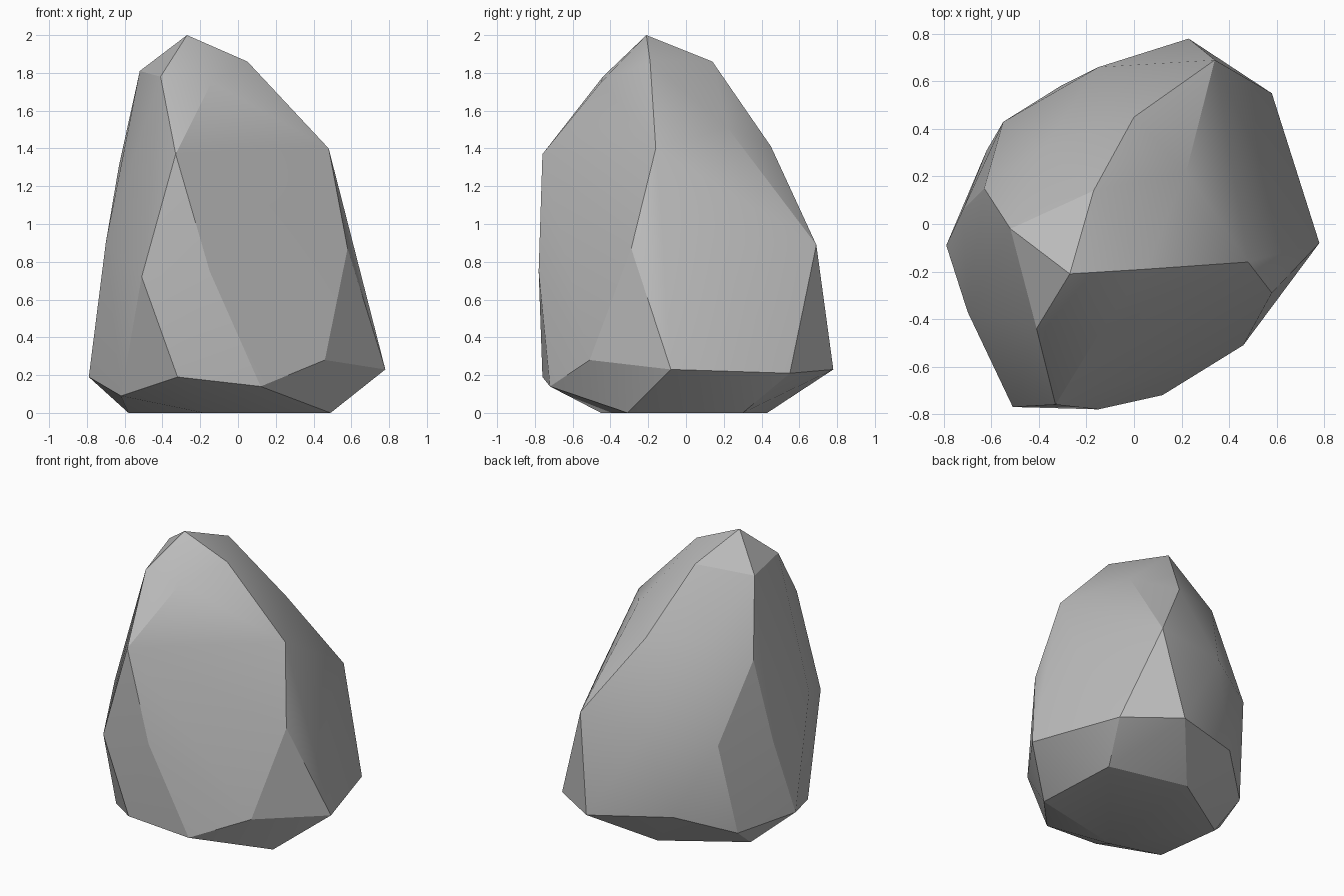
import bpy
import bmesh
import math
from mathutils import Vector

# Remove the default cube only
default_cube = bpy.data.objects.get("Cube")
if default_cube:
    bpy.data.objects.remove(default_cube, do_unlink=True)

# Corner points of the boulder in hundredths of a unit, grouped by height
underside = [(49, -31, 0), (46, 30, 0), (-8, 43, 0), (-58, 11, 0), (-18, -45, 0)]
lower_rim = [(78, -8, 23), (58, 55, 21), (23, 78, 23), (-31, 58, 28), (-62, 31, 15),
             (-79, -9, 19), (-62, -47, 9), (-32, -76, 19), (12, -72, 14), (46, -51, 28)]
waist = [(58, -29, 87), (59, 14, 88), (34, 69, 89), (-15, 66, 85), (-55, 43, 79),
         (-72, 6, 73), (-70, -37, 90), (-51, -77, 72), (-15, -78, 75)]
shoulder = [(48, -16, 140), (22, 22, 151), (0, 45, 141), (-38, 32, 145),
            (-63, 15, 131), (-33, -76, 137)]
crown = [(5, -19, 186), (-17, 14, 186), (-52, -2, 181), (-41, -44, 178),
         (-14, -45, 175), (-27, -21, 200)]


def flat_material(name, colour):
    """Make a plain material that shows in the viewport and in a render."""
    material = bpy.data.materials.new(name)
    material.use_nodes = True
    material.diffuse_color = colour
    shader = next(n for n in material.node_tree.nodes if n.type == "BSDF_PRINCIPLED")
    shader.inputs["Base Color"].default_value = colour
    shader.inputs["Roughness"].default_value = 0.9
    return material


def hull_object(name, rings, material):
    """Wrap the rings of corner points in a closed faceted skin."""
    bm = bmesh.new()
    for ring in rings:
        for corner in ring:
            bm.verts.new(Vector(corner) / 100)
    result = bmesh.ops.convex_hull(bm, input=bm.verts)
    # Drop any corner that ended up inside the skin
    leftover = {v for key in ("geom_interior", "geom_unused") for v in result[key]
                if isinstance(v, bmesh.types.BMVert)}
    bmesh.ops.delete(bm, geom=list(leftover), context="VERTS")
    bmesh.ops.recalc_face_normals(bm, faces=bm.faces)
    mesh = bpy.data.meshes.new(name)
    bm.to_mesh(mesh)
    bm.free()
    mesh.materials.append(material)
    obj = bpy.data.objects.new(name, mesh)
    bpy.context.collection.objects.link(obj)
    return obj


# Boulder: chipped stone with soft broad planes and crisp ridges
stone_grey = flat_material("stone grey", (0.5, 0.5, 0.5, 1))
boulder = hull_object("boulder", [underside, lower_rim, waist, shoulder, crown], stone_grey)

bpy.ops.object.select_all(action="DESELECT")
boulder.select_set(True)
bpy.context.view_layer.objects.active = boulder
bpy.ops.object.shade_smooth_by_angle(angle=math.radians(20))
